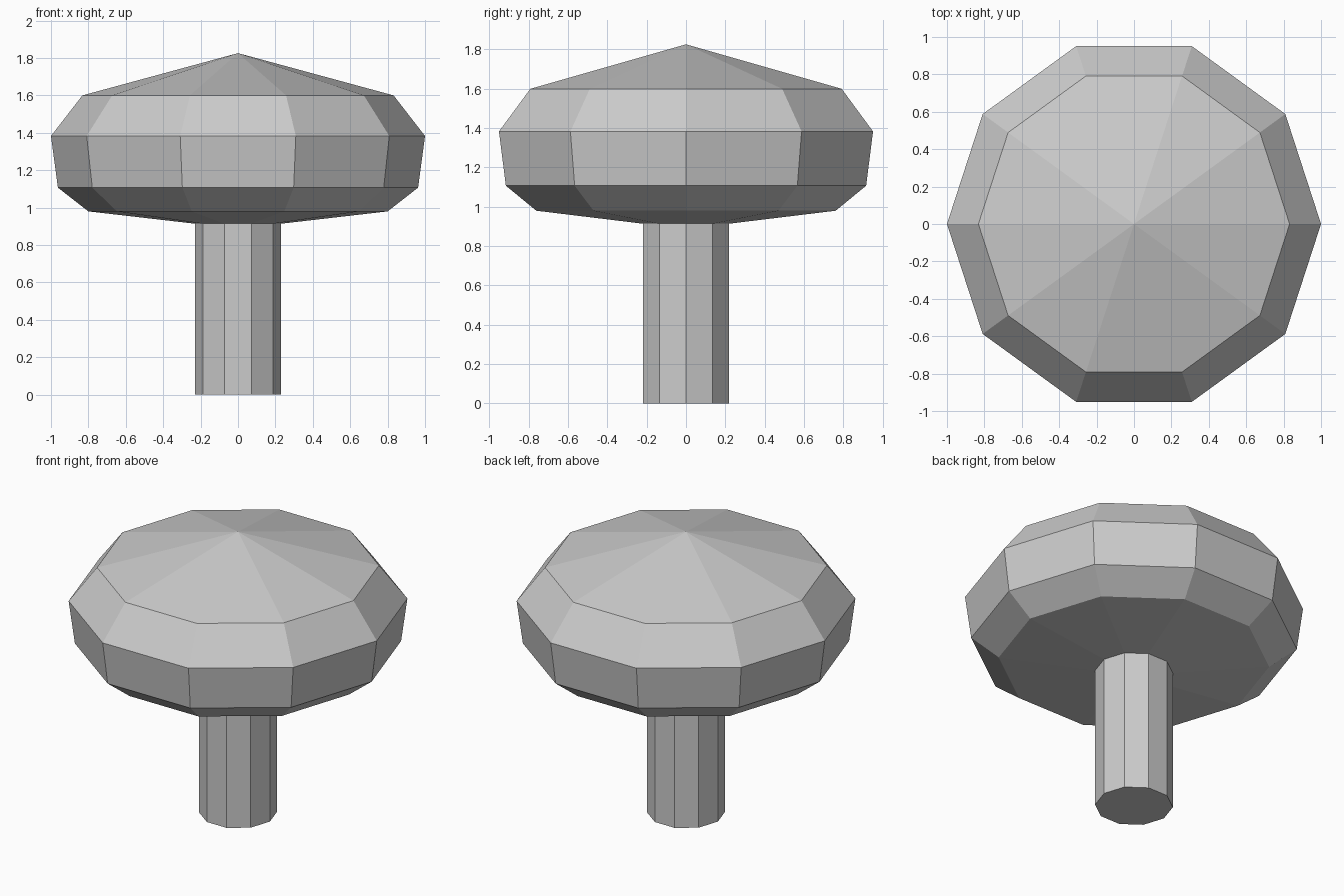
import bpy
import bmesh
from math import cos, sin, tau

SIDES = 10

default = bpy.data.objects.get("Cube")
if default:
    bpy.data.objects.remove(default, do_unlink=True)

# Single plain grey
grey = bpy.data.materials.new("plain_grey")
grey.use_nodes = True
colour = (0.6, 0.6, 0.6, 1)
grey.diffuse_color = colour
grey.node_tree.nodes["Principled BSDF"].inputs["Base Color"].default_value = colour


def lathe(name, profile):
    """Turn (radius, height) points into a faceted solid; radius 0 makes a tip."""
    bm = bmesh.new()
    rings = []
    for r, z in profile:
        count = SIDES if r > 0 else 1
        rings.append([bm.verts.new((r * cos(tau * i / SIDES), r * sin(tau * i / SIDES), z))
                      for i in range(count)])
    for low, high in zip(rings, rings[1:]):
        for i in range(SIDES):
            j = (i + 1) % SIDES
            if len(low) == 1:
                bm.faces.new((low[0], high[j], high[i]))
            elif len(high) == 1:
                bm.faces.new((low[i], low[j], high[0]))
            else:
                bm.faces.new((low[i], low[j], high[j], high[i]))
    mesh = bpy.data.meshes.new(name)
    bm.to_mesh(mesh)
    bm.free()
    mesh.materials.append(grey)
    obj = bpy.data.objects.new(name, mesh)
    bpy.context.collection.objects.link(obj)
    return obj


# Straight stem with a closed foot, open where it joins the cap
STEM_RADIUS, STEM_TOP = 0.23, 0.914
lathe("stem", [(0, 0), (STEM_RADIUS, 0), (STEM_RADIUS, STEM_TOP)])

# Rounded cap rising from the stem to a shallow point
lathe("cap", [(STEM_RADIUS, STEM_TOP), (0.8, 0.98), (0.963, 1.107),
              (1.0, 1.383), (0.832, 1.6), (0, 1.826)])
